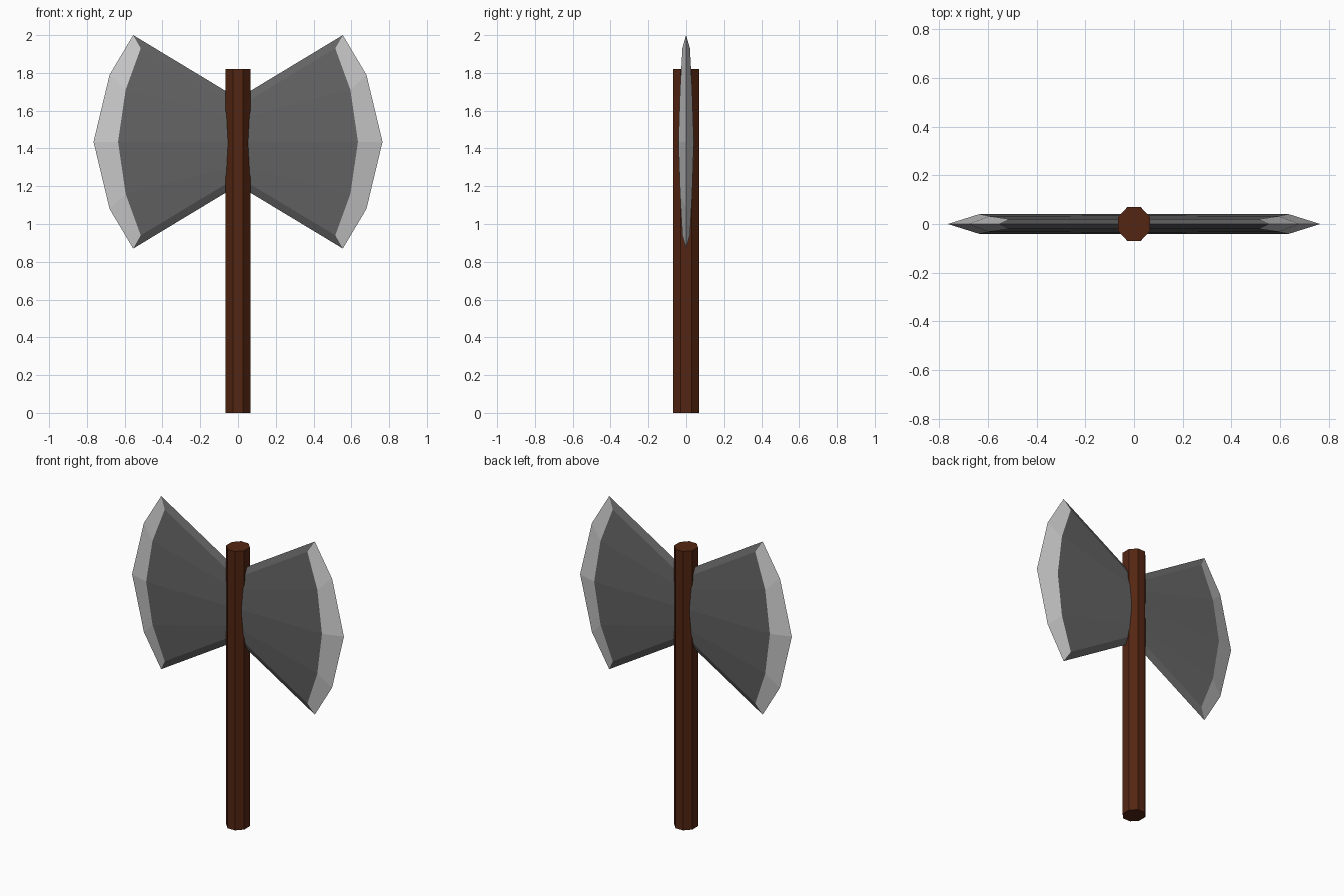
import bpy, bmesh, math

if "Cube" in bpy.data.objects:
    bpy.data.objects.remove(bpy.data.objects["Cube"])


def material(name, rgb):
    m = bpy.data.materials.new(name)
    m.diffuse_color = (*rgb, 1)
    m.use_nodes = True
    m.node_tree.nodes["Principled BSDF"].inputs["Base Color"].default_value = m.diffuse_color
    return m


wood = material("dark brown wood", (0.088, 0.019, 0.006))
steel = material("dark grey steel", (0.125, 0.125, 0.125))
edge = material("sharpened light steel", (0.60, 0.60, 0.60))

# Handle: octagonal shaft, flats facing front and sides
bpy.ops.mesh.primitive_cylinder_add(vertices=8, radius=0.0725, depth=1.82,
                                    location=(0, 0, 0.91),
                                    rotation=(0, 0, math.radians(22.5)))
handle = bpy.context.object
handle.name = "handle"
bpy.ops.object.transform_apply(location=True, rotation=True, scale=True)
handle.scale = (0.975, 1.045, 1)
handle.data.materials.append(wood)

# Axe head: right half, lofted from the root to the cutting edge, then mirrored
MID = 1.435
# rows from top to bottom: (x, half thickness, z offset)
root = [(0, 0.020, 0.185), (0, 0.035, 0.12), (0, 0.042, 0)]
bevel = [(0.515, 0.020, 0.495), (0.595, 0.032, 0.275), (0.635, 0.041, 0)]
rim = [(0.555, 0, 0.565), (0.68, 0, 0.355), (0.765, 0, 0)]


def full(rows):
    return rows + [(x, y, -z) for x, y, z in reversed(rows[:-1])]


bm = bmesh.new()


def verts(rows, side):
    return [bm.verts.new((x, y * side, MID + z)) for x, y, z in rows]


rim_v = verts(full(rim), 1)
spine = verts([(0, 0, 0.23), (0, 0, -0.23)], 1)
for side in (-1, 1):
    r, b = verts(full(root), side), verts(full(bevel), side)
    for i in range(4):
        bm.faces.new((r[i], r[i + 1], b[i + 1], b[i]))               # cheek
        f = bm.faces.new((b[i], b[i + 1], rim_v[i + 1], rim_v[i]))   # cutting bevel
        f.material_index = 1
    for k in (0, -1):                                                # chamfered top and bottom
        bm.faces.new((spine[k], r[k], b[k], rim_v[k]))
bmesh.ops.recalc_face_normals(bm, faces=bm.faces)
# the half is open at the root, so make sure the normals point outward
if sum(f.normal.x * f.calc_area() for f in bm.faces) < 0:
    bmesh.ops.reverse_faces(bm, faces=bm.faces)

mesh = bpy.data.meshes.new("axe_head")
bm.to_mesh(mesh)
bm.free()
mesh.materials.append(steel)
mesh.materials.append(edge)
head = bpy.data.objects.new("axe_head", mesh)
bpy.context.collection.objects.link(head)
mirror = head.modifiers.new("both_blades", 'MIRROR')
mirror.use_axis = (True, False, False)
